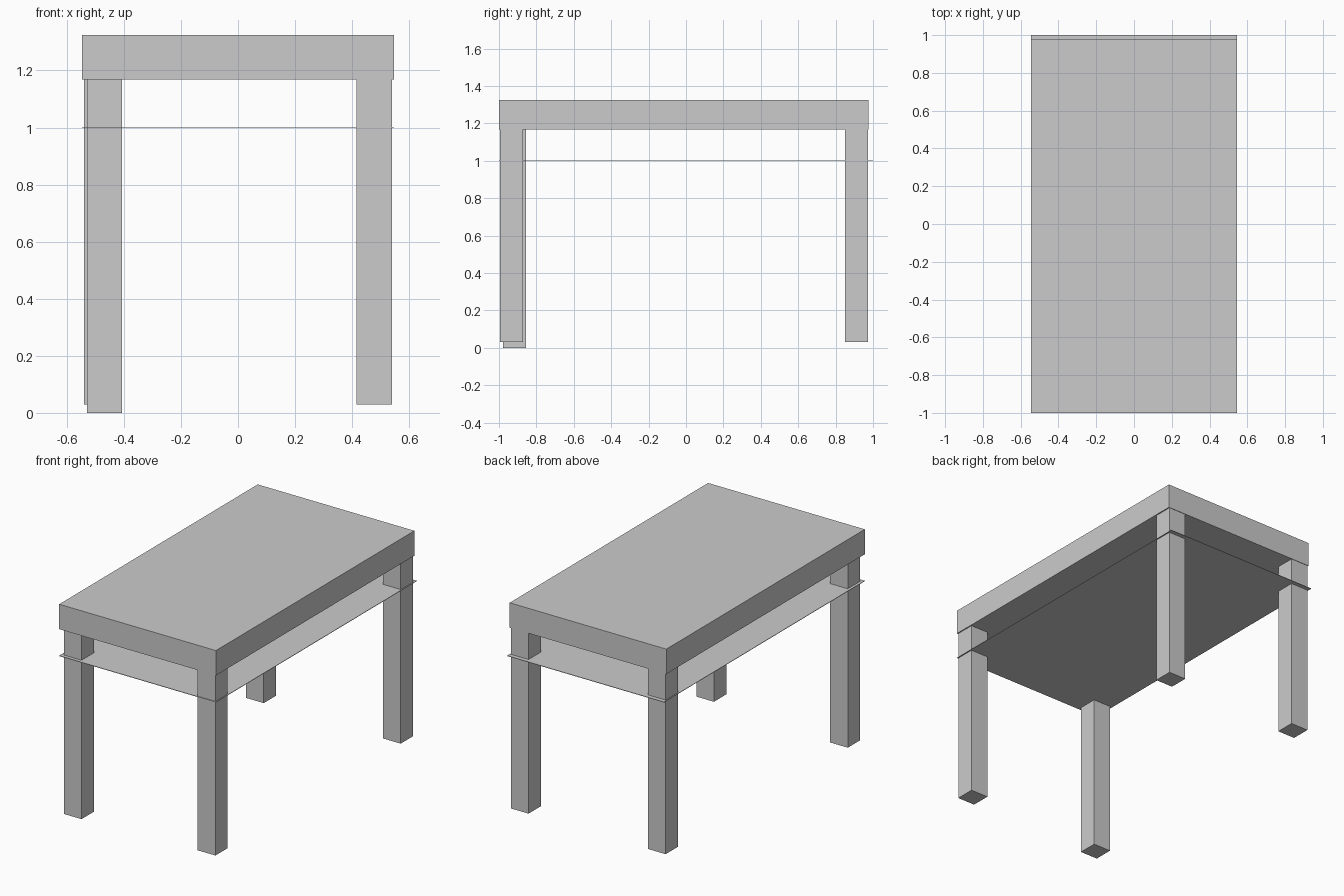
import bpy
import bmesh
from mathutils import Vector

default_cube = bpy.data.objects.get("Cube")
if default_cube:
    bpy.data.objects.remove(default_cube, do_unlink=True)

GREY = (0.6, 0.6, 0.6, 1.0)
grey = bpy.data.materials.new("plain_grey")
grey.use_nodes = True
grey.diffuse_color = GREY
grey.node_tree.nodes["Principled BSDF"].inputs["Base Color"].default_value = GREY


def box(name, low, high):
    """Add a flat-faced box spanning two opposite corners."""
    low, high = Vector(low), Vector(high)
    mesh = bpy.data.meshes.new(name)
    bm = bmesh.new()
    bmesh.ops.create_cube(bm, size=1)
    bmesh.ops.scale(bm, vec=high - low, verts=bm.verts)
    bmesh.ops.translate(bm, vec=(low + high) / 2, verts=bm.verts)
    bm.to_mesh(mesh)
    bm.free()
    mesh.materials.append(grey)
    obj = bpy.data.objects.new(name, mesh)
    bpy.context.collection.objects.link(obj)
    return obj


HALF_WIDTH = 0.546
UNDERSIDE = 1.168
LEG = 0.123

# Thick table top
box("table_top", (-HALF_WIDTH, -1, UNDERSIDE), (HALF_WIDTH, 0.976, 1.325))

# Thin shelf sheet, slightly longer than the top
box("shelf_sheet", (-HALF_WIDTH, -1, 0.998), (HALF_WIDTH, 1, 1.001))

# Legs: the front right one is set in a little and reaches lower
legs = {
    "front_left_leg": (0.416, -0.995, 0.03),
    "front_right_leg": (-0.529, -0.978, 0),
    "back_left_leg": (0.416, 0.85, 0.03),
    "back_right_leg": (-0.539, 0.85, 0.03),
}
for name, (x, y, foot) in legs.items():
    box(name, (x, y, foot), (x + LEG, y + LEG, UNDERSIDE))
